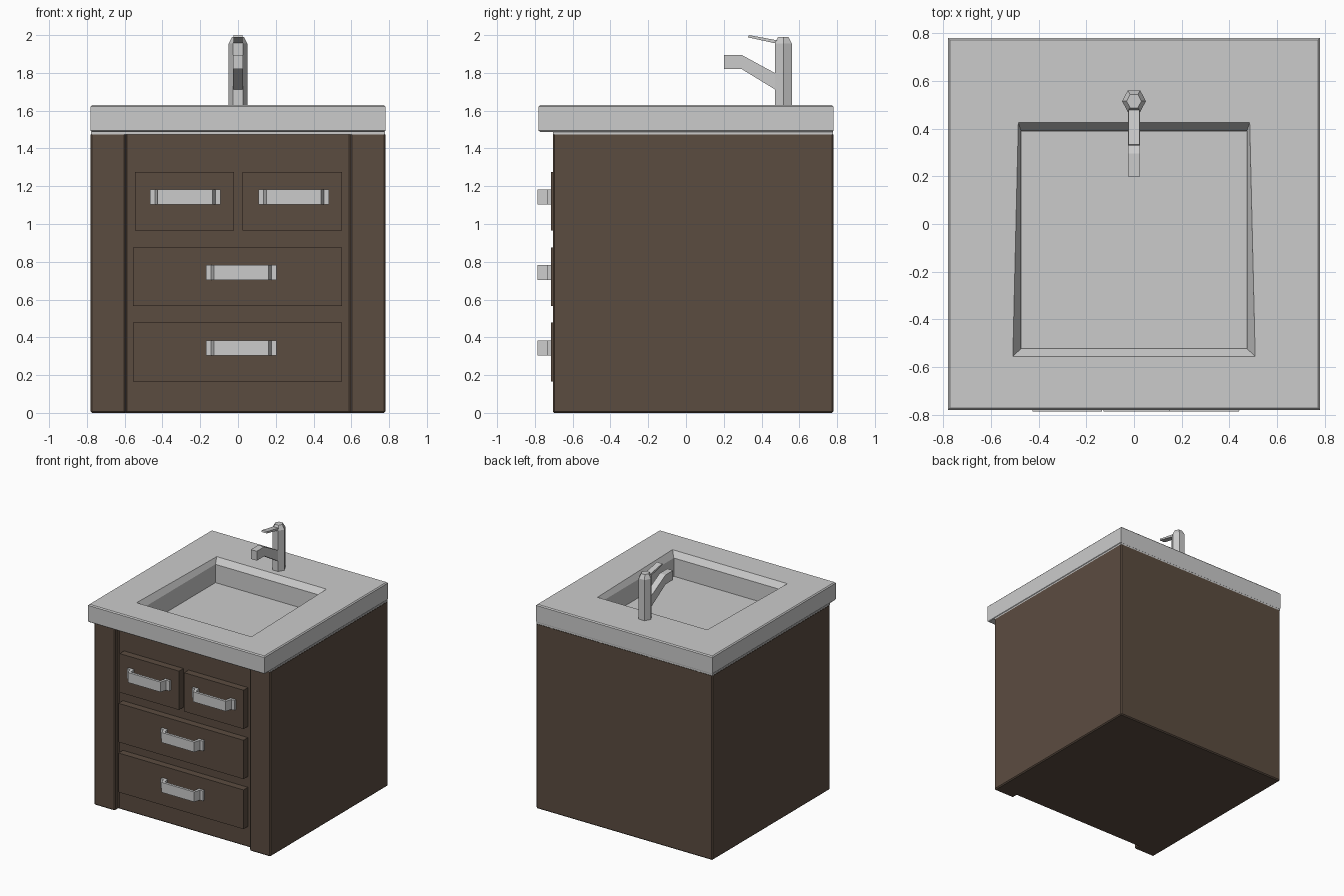
import bpy, bmesh
from mathutils import Vector

if "Cube" in bpy.data.objects:
    bpy.data.objects.remove(bpy.data.objects["Cube"])

wood = bpy.data.materials.new("dark_wood")
wood.diffuse_color = (0.105, 0.072, 0.051, 1)
wood.use_nodes = True
wood.node_tree.nodes["Principled BSDF"].inputs["Base Color"].default_value = wood.diffuse_color


def finish(name, bm, mat=None, bevel=0):
    bmesh.ops.recalc_face_normals(bm, faces=bm.faces)
    me = bpy.data.meshes.new(name)
    bm.to_mesh(me)
    bm.free()
    ob = bpy.data.objects.new(name, me)
    bpy.context.collection.objects.link(ob)
    if mat:
        me.materials.append(mat)
    if bevel:
        mod = ob.modifiers.new("bevel", "BEVEL")
        mod.width = bevel
        mod.segments = 1
    return ob


def prism(name, pts, axis, lo, hi, mat=None, bevel=0, open_top=False):
    """Extrude a 2D outline along z (points are x, y) or along x (points are y, z)."""
    def place(p, d):
        return (p[0], p[1], d) if axis == "z" else (d, p[0], p[1])
    bm = bmesh.new()
    a = [bm.verts.new(place(p, lo)) for p in pts]
    b = [bm.verts.new(place(p, hi)) for p in pts]
    bm.faces.new(a)
    if not open_top:
        bm.faces.new(b)
    n = len(pts)
    for i in range(n):
        j = (i + 1) % n
        bm.faces.new((a[i], a[j], b[j], b[i]))
    return finish(name, bm, mat, bevel)


def loft(name, rings, cap_start=True, cap_end=True):
    """Join a stack of rings with quads."""
    bm = bmesh.new()
    loops = [[bm.verts.new(p) for p in r] for r in rings]
    n = len(rings[0])
    for a, b in zip(loops, loops[1:]):
        for i in range(n):
            j = (i + 1) % n
            bm.faces.new((a[i], a[j], b[j], b[i]))
    if cap_start:
        bm.faces.new(loops[0])
    if cap_end:
        bm.faces.new(loops[-1])
    return finish(name, bm)


def rect(x, y0, y1, z, x_back=None):
    xb = x if x_back is None else x_back
    return [(-x, y0, z), (x, y0, z), (xb, y1, z), (-xb, y1, z)]


# Cabinet: plan outline with the front recessed between two stiles, open under the basin
prism("cabinet", [(-0.78, -0.705), (-0.595, -0.705), (-0.595, -0.66), (0.595, -0.66),
                  (0.595, -0.705), (0.78, -0.705), (0.78, 0.78), (-0.78, 0.78)],
      "z", 0, 1.475, wood, 0.008, open_top=True)

# Countertop with front lip and sunken basin
loft("countertop_basin", [
    rect(0.70, -0.62, 0.70, 1.475),
    rect(0.778, -0.705, 0.778, 1.475),
    rect(0.778, -0.705, 0.778, 1.488),
    rect(0.775, -0.773, 0.779, 1.488),
    rect(0.78, -0.78, 0.78, 1.494),
    rect(0.78, -0.78, 0.78, 1.622),
    rect(0.772, -0.772, 0.772, 1.63),
    rect(0.508, -0.555, 0.425, 1.63, 0.485),
    rect(0.473, -0.522, 0.390, 1.585),
    rect(0.471, -0.520, 0.388, 1.44),
], cap_start=False)

# Drawer fronts and their strap handles: (x0, x1, z0, z1, handle centre x)
drawers = {
    "top_left": (-0.545, -0.02, 0.965, 1.275, -0.28),
    "top_right": (0.025, 0.55, 0.965, 1.275, 0.295),
    "middle": (-0.555, 0.55, 0.565, 0.875, 0.0175),
    "bottom": (-0.555, 0.55, 0.165, 0.478, 0.0175),
}
half = [(0.145, -0.785), (0.160, -0.735), (0.187, -0.735), (0.187, -0.712),
        (0.140, -0.712), (0.130, -0.765)]
for label, (x0, x1, z0, z1, cx) in drawers.items():
    prism(label + "_drawer", [(x0, -0.716), (x1, -0.716), (x1, -0.655), (x0, -0.655)],
          "z", z0, z1, wood)
    outline = half + [(-x, y) for x, y in reversed(half)]
    mid = (z0 + z1) / 2 + 0.023
    prism(label + "_handle", [(cx + x, y) for x, y in outline], "z", mid - 0.04, mid + 0.04)

# Faucet: hexagonal column with a tapered top
def hexagon(s, z):
    pts = [(-0.05, 0), (-0.026, -0.045), (0.026, -0.045), (0.05, 0), (0.026, 0.045), (-0.026, 0.045)]
    return [(x * s, 0.515 + y * s, z) for x, y in pts]


loft("faucet_column", [hexagon(1, 1.625), hexagon(1, 1.955), hexagon(0.62, 1.99)])

# Spout and lever: side profiles extruded across x
prism("faucet_spout", [(0.2, 1.82), (0.295, 1.82), (0.475, 1.71), (0.475, 1.797),
                       (0.295, 1.895), (0.2, 1.895)], "x", -0.026, 0.026)
prism("faucet_lever", [(0.328, 1.988), (0.48, 1.955), (0.52, 1.955), (0.52, 1.988),
                       (0.48, 1.973), (0.333, 2.0)], "x", -0.023, 0.023)
